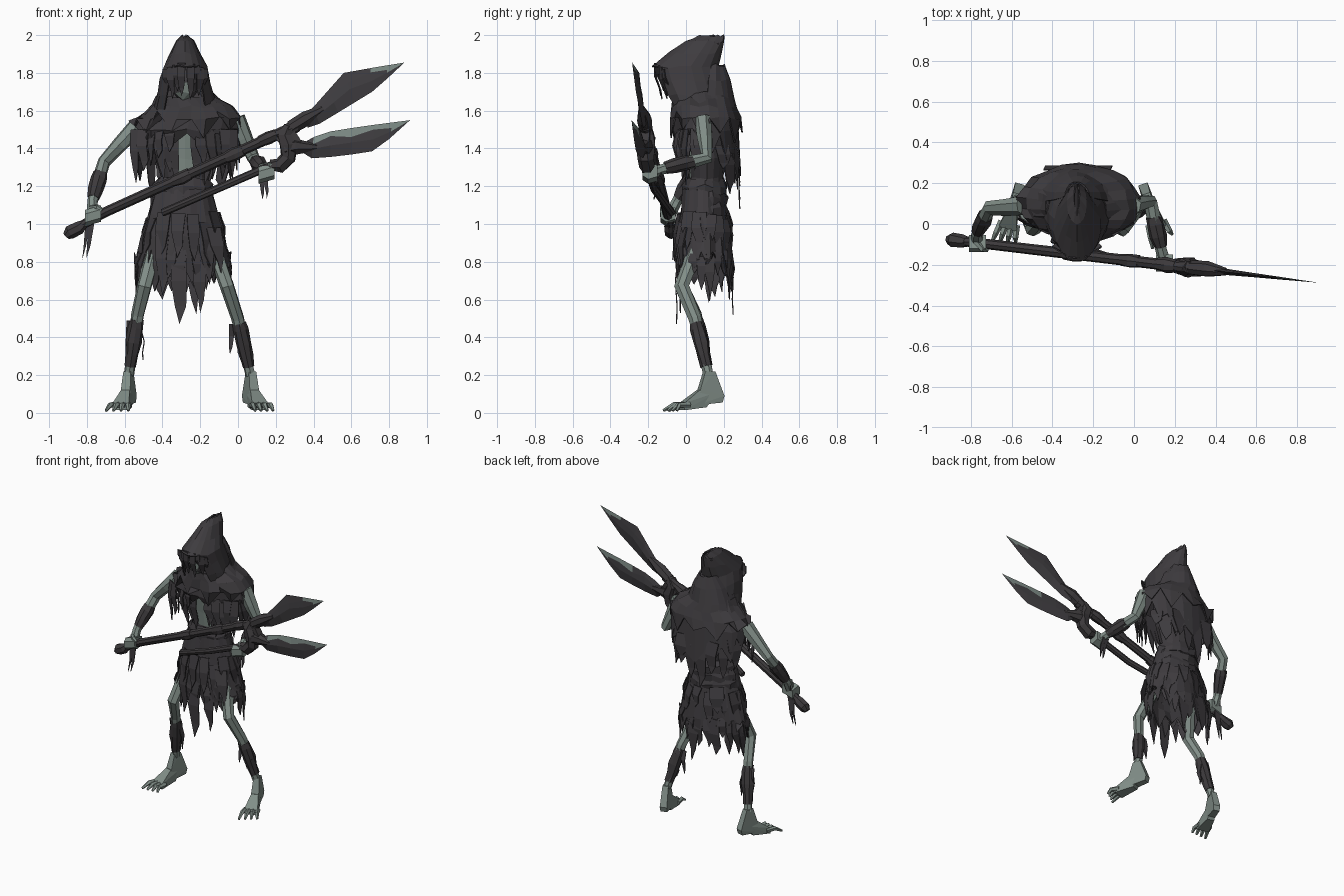
import bpy, bmesh, math, random
from mathutils import Vector

if "Cube" in bpy.data.objects:
    bpy.data.objects.remove(bpy.data.objects["Cube"])

random.seed(7)
R = random.uniform
CX = -0.28  # body centre line

def mat(name, c):
    m = bpy.data.materials.new(name)
    m.diffuse_color = (*c, 1)
    m.use_nodes = True
    m.node_tree.nodes["Principled BSDF"].inputs["Base Color"].default_value = m.diffuse_color
    return m

CLOTH = mat("dark_cloth", (0.048, 0.044, 0.049))
SKIN = mat("pale_skin", (0.22, 0.27, 0.245))
LEATHER = mat("dark_leather", (0.046, 0.042, 0.045))
METAL = mat("dark_metal", (0.050, 0.047, 0.052))
EDGE = mat("worn_edge", (0.20, 0.25, 0.23))

def finish(bm, name, mats, thick=0):
    bmesh.ops.recalc_face_normals(bm, faces=bm.faces)
    me = bpy.data.meshes.new(name)
    bm.to_mesh(me)
    bm.free()
    ob = bpy.data.objects.new(name, me)
    bpy.context.collection.objects.link(ob)
    for m in mats:
        me.materials.append(m)
    if thick:
        s = ob.modifiers.new("thickness", 'SOLIDIFY')
        s.thickness, s.offset = thick, 0
    return ob

def add_tube(bm, pts, radii, sides=7, wobble=0.0):
    """Closed tube along a path with a radius at every point."""
    pts = [Vector(p) for p in pts]
    rings, u = [], None
    for i, p in enumerate(pts):
        t = (pts[min(i + 1, len(pts) - 1)] - pts[max(i - 1, 0)]).normalized()
        u = t.orthogonal() if u is None else u - t * u.dot(t)
        u.normalize()
        v = t.cross(u)
        ring = []
        for k in range(sides):
            a = 2 * math.pi * k / sides
            r = radii[i] * (1 + R(-wobble, wobble))
            ring.append(bm.verts.new(p + (u * math.cos(a) + v * math.sin(a)) * r))
        rings.append(ring)
    for a, b in zip(rings, rings[1:]):
        for k in range(sides):
            n = (k + 1) % sides
            bm.faces.new((a[k], a[n], b[n], b[k]))
    bm.faces.new(rings[0][::-1])
    bm.faces.new(rings[-1])

def tube(name, pts, radii, m, sides=7, wobble=0.0):
    bm = bmesh.new()
    add_tube(bm, pts, radii, sides, wobble)
    return finish(bm, name, [m])

def hull(name, pts, m):
    bm = bmesh.new()
    for p in pts:
        bm.verts.new(p)
    bmesh.ops.convex_hull(bm, input=bm.verts)
    return finish(bm, name, [m])

def drape(name, rings, n=32, hem=None, wobble=0.04, keep=None, mats=(CLOTH,), thick=0.008):
    """Cloth lofted through ellipses (z, cx, cy, rx, ry); hem(angle) gives the torn lower edge."""
    bm = bmesh.new()
    rows = []
    for i, (z, cx, cy, rx, ry) in enumerate(rings):
        row = []
        for k in range(n):
            a = 2 * math.pi * k / n - math.pi / 2
            f = 1 + R(-wobble, wobble)
            zz = z + R(-.2, .2) * wobble
            if hem and i == len(rings) - 1:
                zz = hem(a) - (R(0.02, 0.11) if k % 2 else R(-0.04, 0.0))
            row.append(bm.verts.new((cx + rx * f * math.cos(a), cy + ry * f * math.sin(a), zz)))
        rows.append(row)
    for i, (a, b) in enumerate(zip(rows, rows[1:])):
        for k in range(n):
            q = (k + 1) % n
            if keep is None or keep(i, k, n):
                bm.faces.new((a[k], b[k], b[q], a[q]))
    return finish(bm, name, mats, thick)

def rags(name, specs, m=CLOTH):
    """Hanging torn strips: each spec is (top point, bottom point, width, facing angle)."""
    bm = bmesh.new()
    for p, q, w, a in specs:
        p, q = Vector(p), Vector(q)
        side = Vector((-math.sin(a), math.cos(a), 0)) * w / 2
        out = Vector((math.cos(a), math.sin(a), 0)) * 0.012
        m1, m2 = p.lerp(q, 0.4) + out, p.lerp(q, 0.75)
        v = [bm.verts.new(c) for c in (p - side, p + side, m1 - side * R(.8, 1.2), m1 + side * R(.6, 1.1),
                                       m2 - side * R(.2, .7), m2 + side * R(.4, .9), q)]
        for f in ((0, 1, 3, 2), (2, 3, 5, 4), (4, 5, 6)):
            bm.faces.new([v[i] for i in f])
    return finish(bm, name, [m], 0.006)

def rag_ring(name, n, cx, cy, rx, ry, z, lo, hi, a0=0, a1=360, w=0.05, flare=1.06):
    specs = []
    for k in range(n):
        a = math.radians(a0 + (a1 - a0) * (k + R(.2, .8)) / n)
        c, s, zz = math.cos(a), math.sin(a), z + R(-.03, .03)
        specs.append(((cx + rx * c, cy + ry * s, zz),
                      (cx + rx * flare * c, cy + ry * flare * s, zz - R(lo, hi)), w * R(.7, 1.3), a))
    return rags(name, specs)

# Hood with an open front and a swept-back peak
drape("hood", [(1.995, CX, .135, .012, .065), (1.965, CX, .10, .045, .10), (1.90, CX, .05, .08, .135),
               (1.83, CX, -.005, .112, .175), (1.76, CX, .015, .13, .175), (1.68, CX, .04, .147, .165),
               (1.60, CX, .07, .17, .155)], n=18,
      keep=lambda i, k, n: not (i >= 3 and min(k, n - 1 - k) < 2), wobble=0.04)
hull("hood_crown", [(CX, .2, 1.99), (CX, .07, 2.0), (CX - .045, .17, 1.95), (CX + .045, .17, 1.95),
                    (CX - .04, .02, 1.95), (CX + .04, .02, 1.95), (CX, -.03, 1.945)], CLOTH)

# Shadowed head with a little bare skin on the face
bm = bmesh.new()
bmesh.ops.create_icosphere(bm, subdivisions=2, radius=1)
for v in bm.verts:
    v.co = (CX + v.co.x * .075, -.03 + v.co.y * .085, 1.75 + v.co.z * .11)
for f in bm.faces:
    c = f.calc_center_median()
    f.material_index = 0 if 1.65 < c.z < 1.76 and abs(c.x - CX) < .03 else 1
finish(bm, "head", [SKIN, CLOTH])
rags("hood_fringe", [((CX + dx, -.175 + abs(dx) * .5, 1.86 - abs(dx) * .4),
                      (CX + dx * .9, -.145 + abs(dx) * .6, 1.69 + R(-.03, .07)), .042, -math.pi / 2 + dx * 5)
                     for dx in (-.1, -.075, -.045, -.02, .03, .055, .08, .1)])
tube("neck", [(CX, .06, 1.52), (CX, .02, 1.70)], [.055, .045], CLOTH)

# Torn shoulder mantle in two layers: short over the arms, long at the back
drape("mantle", [(1.70, CX, .08, .14, .13), (1.64, -.26, .09, .19, .155), (1.57, -.25, .10, .25, .165),
                 (1.50, -.27, .10, .28, .17), (1.42, -.27, .12, .28, .165)], n=26, wobble=0.05,
      hem=lambda a: 1.50 - (.20 * math.sin(a) if math.sin(a) > 0 else -.02 * math.sin(a)))
drape("upper_mantle", [(1.84, CX, .12, .06, .085), (1.76, CX, .10, .115, .13), (1.67, CX, .09, .155, .16),
                       (1.62, -.245, .095, .215, .172), (1.56, -.25, .10, .272, .182), (1.51, -.27, .105, .298, .185)],
      n=22, wobble=0.04, hem=lambda a: 1.545 - .02 * math.sin(a),
      keep=lambda i, k, n: i >= 2 or n * .25 < k < n * .75 - 1)
rag_ring("mantle_right_rags", 6, -.27, .10, .265, .15, 1.50, .10, .25, 185, 258, .06)
rag_ring("mantle_left_rags", 6, -.27, .10, .265, .15, 1.50, .10, .25, 284, 355, .06)
rag_ring("mantle_back_rags", 8, -.27, .10, .27, .165, 1.42, .12, .26, 25, 155, .08)
rags("mantle_back_tails", [((x, .265, 1.42), (x, .285, z), .09, 1.57) for x, z in ((-.4, 1.2), (-.31, 1.08), (-.24, 1.13), (-.16, 1.22))])
rags("mantle_side_tails", [((x, y, 1.5), (x, y, z), .06, a) for x, y, z, a in
                           ((-.54, .02, 1.22, 4.2), (-.5, .0, 1.28, 4.4), (-.03, .0, 1.24, 5.2), (-.07, -.02, 1.3, 5.0))])

# Torso: cloth with bare skin on the chest
ob = drape("torso", [(1.60, CX, .10, .17, .10), (1.48, CX, .10, .17, .11), (1.35, CX, .11, .15, .10),
                     (1.24, CX, .11, .12, .085), (1.12, CX, .10, .14, .10)], n=16, mats=(CLOTH, SKIN))
for f in ob.data.polygons:
    if f.center.y < .03 and 1.22 < f.center.z < 1.5:
        f.material_index = 1
rags("chest_rags", [((CX + dx, -.025, 1.5), (CX + dx * .8, .0, 1.18 + R(0, .12)), .06, -math.pi / 2)
                    for dx in (-.14, -.1, -.065, .06, .095, .13)])

# Waist wraps
for i, z in enumerate((1.20, 1.14, 1.08)):
    drape("waist_wrap_%d" % i, [(z + .04, CX - .01, .10, .13 + .012 * i, .095),
                                (z, CX - .01, .10, .152 + .012 * i, .115),
                                (z - .045, CX - .01, .10, .147 + .012 * i, .11)], n=16, wobble=0.07)

# Ragged skirt in two layers
drape("skirt", [(1.18, CX - .01, .09, .145, .105), (1.05, CX - .01, .09, .18, .12),
                (.93, CX - .01, .095, .215, .135), (.82, CX - .01, .10, .245, .14),
                (.72, CX - .01, .11, .255, .135)], n=28,
      hem=lambda a: .75 + .07 * abs(math.cos(a)), wobble=0.06)
rag_ring("skirt_rags", 22, CX - .01, .10, .235, .135, .86, .1, .26, w=.07, flare=1.08)
rag_ring("skirt_upper_rags", 16, CX - .01, .09, .19, .13, 1.04, .14, .26, w=.08, flare=1.2)
rags("skirt_long_tails", [((-.31, -.04, .85), (-.31, -.05, .47), .08, -1.57), ((-.2, -.03, .8), (-.2, -.03, .53), .07, -1.5),
                          ((-.24, .23, .85), (-.22, .25, .52), .09, 1.57), ((-.38, .23, .85), (-.4, .23, .6), .09, 1.7),
                          ((-.40, -.03, .95), (-.40, -.04, .62), .07, -1.7), ((-.13, -.01, .98), (-.09, -.03, .74), .08, -1.2),
                          ((-.17, -.02, .98), (-.15, -.03, .68), .08, -1.4)])

# Legs: bare thigh and knee, wrapped shin, long-toed foot
def leg(side, path, toe_dir):
    tube(side + "_leg", path, [.055, .043, .039, .035, .03, .027], SKIN, 7, .08)
    k, a = Vector(path[3]), Vector(path[5])
    tube(side + "_shin_wrap", [k.lerp(a, t) for t in (.08, .2, .45, .65, .85)],
         [.033, .04, .042, .036, .032], LEATHER, 8, .12)
    rags(side + "_shin_rags", [(k.lerp(a, t) + Vector((d, .01, 0)), k.lerp(a, t) + Vector((d * 1.3, .02, -.16)), .035, 1.57 * i)
                               for t, d, i in ((.1, -.038, 1), (.25, .03, 0), (.2, .0, 1))])
    fwd = Vector((toe_dir, -1, 0)).normalized()
    lat = Vector((-fwd.y, fwd.x, 0))
    def P(l, f, z):
        return Vector((a.x, .13, z)) + lat * l + fwd * f
    # heel and ankle block, then a low wedge towards the toes
    hull(side + "_heel", [P(l * s, f, z) for s in (-1, 1) for l, f, z in
                          ((.02, -.02, .22), (.02, .035, .22), (.024, -.07, .09), (.022, -.06, .055),
                           (.026, .06, .13), (.03, .09, .04))], SKIN)
    hull(side + "_foot", [P(l * s, f, z) for s in (-1, 1) for l, f, z in
                          ((.02, -.03, .11), (.024, .07, .12), (.045, .16, .052), (.045, .16, .014), (.025, .03, .03))], SKIN)
    bm = bmesh.new()
    for i, l in enumerate((-.039, -.013, .013, .039)):
        add_tube(bm, [P(l, .13, .04), P(l * 1.25, .19, .042), P(l * 1.45, .245 - .012 * i, .012)], [.017, .015, .008], 5)
    finish(bm, side + "_toes", [SKIN])

leg("left", [(-.19, .09, 1.0), (-.12, .045, .85), (-.055, -.022, .67), (.0, .05, .5), (.035, .09, .34), (.066, .12, .2)], .34)
leg("right", [(-.37, .09, 1.0), (-.45, .035, .85), (-.495, -.022, .67), (-.53, .05, .52), (-.555, .09, .35), (-.578, .12, .2)], -.28)

# Arms: bare upper arm, wrapped forearm, gripping hand
def arm(side, sh, el, wr, hand, rag_to):
    sh, el, wr, hand = map(Vector, (sh, el, wr, hand))
    tube(side + "_arm", [sh, sh.lerp(el, .5), el, el.lerp(wr, .4), wr, hand], [.048, .043, .036, .034, .028, .032], SKIN, 7, .08)
    tube(side + "_forearm_wrap", [el.lerp(wr, t) for t in (.3, .45, .7, .92)], [.036, .043, .04, .032], LEATHER, 8, .12)
    hull(side + "_hand", [hand + Vector((x * .042, y, z + x * .012)) for x in (-1, 1) for y, z in
                          ((.03, .03), (-.035, .042), (-.052, .02), (-.05, -.025), (-.02, -.045), (.03, -.03))], SKIN)
    tube(side + "_thumb", [hand + Vector(p) for p in ((-.01, .0, .04), (.025, -.04, .045), (.05, -.045, .03))], [.016, .014, .009], SKIN, 5)
    rags(side + "_wrist_rags", [(wr + Vector((d, 0, -.02)), Vector(rag_to) + Vector((d, 0, abs(d) * 3)), .028, -1.57) for d in (-.01, .012)])

arm("right", (-.54, .09, 1.51), (-.71, .08, 1.33), (-.77, -.05, 1.12), (-.768, -.085, 1.045), (-.815, -.07, .78))
arm("left", (-.01, .09, 1.56), (.08, .11, 1.35), (.135, -.13, 1.29), (.15, -.18, 1.27), (.14, -.17, 1.1))

# Twin-bladed polearm lies in one slanted plane
def W(x, z, d=0):
    return Vector((x, -.182 - .117 * x + d, z))

tube("main_shaft", [W(-.88, .965), W(-.7, 1.065), W(-.2, 1.29), W(.33, 1.53)], [.023, .026, .027, .028], LEATHER, 8, .06)
tube("shaft_butt", [W(-.91, .935), W(-.89, .955), W(-.84, .98), W(-.82, 1.0)], [.022, .038, .035, .026], LEATHER, 7, .08)
tube("second_shaft", [W(-.40, 1.06, .06), W(-.1, 1.19), W(.2, 1.32)], [.02, .021, .023], LEATHER, 8, .06)
for i, (x, z) in enumerate(((-.3, 1.245), (-.02, 1.37), (.16, 1.455), (.27, 1.50))):
    tube("shaft_binding_%d" % i, [W(x - .045, z - .02), W(x, z), W(x + .045, z + .02)], [.03, .036, .032], LEATHER, 8, .1)
tube("blade_fork", [W(.17, 1.31), W(.22, 1.31), W(.265, 1.35), W(.27, 1.42), W(.25, 1.47), W(.27, 1.52)],
     [.028, .042, .045, .052, .045, .03], LEATHER, 7, .1)
hull("fork_block", [W(x, z, d) for d in (-.025, .025) for x, z in ((.2, 1.45), (.24, 1.40), (.33, 1.40), (.335, 1.44), (.29, 1.51))], LEATHER)
tube("upper_socket", [W(.28, 1.51), W(.36, 1.56), W(.45, 1.61)], [.035, .04, .02], LEATHER, 7, .08)
tube("lower_socket", [W(.25, 1.40), W(.31, 1.41), W(.42, 1.405)], [.045, .045, .018], LEATHER, 7, .08)

def blade(name, upper, lower, front_worn, back_worn):
    """Diamond-section blade with a pale, uneven worn strip on its upper edge."""
    bm = bmesh.new()
    for s, first in ((-1, front_worn), (1, back_worn)):
        rows = []
        for i, (u, l) in enumerate(zip(upper, lower)):
            u, l = Vector(u), Vector(l)
            t = .02 * (1 - i / (len(upper) - 1))
            f1 = .34 if i % 2 else .18
            rows.append([bm.verts.new(W(*u.lerp(l, f), s * t * h)) for f, h in ((0, 0), (f1, .6), (.55, 1), (1, 0))])
        for i, (a, b) in enumerate(zip(rows, rows[1:])):
            for k in range(3):
                worn = (k == 0 and i >= first) or (k == 1 and i == len(rows) - 2)
                bm.faces.new((a[k], a[k + 1], b[k + 1], b[k])).material_index = int(worn)
    bmesh.ops.remove_doubles(bm, verts=bm.verts, dist=.0005)
    finish(bm, name, [METAL, EDGE])

blade("upper_blade", [(.34, 1.56), (.40, 1.62), (.48, 1.71), (.56, 1.80), (.70, 1.825), (.79, 1.84), (.88, 1.855)],
      [(.37, 1.51), (.43, 1.53), (.53, 1.59), (.62, 1.645), (.71, 1.70), (.79, 1.77), (.88, 1.854)], 4, 4)
blade("lower_blade", [(.33, 1.42), (.40, 1.46), (.49, 1.49), (.60, 1.508), (.72, 1.525), (.82, 1.538), (.91, 1.55)],
      [(.34, 1.38), (.39, 1.348), (.49, 1.355), (.60, 1.368), (.71, 1.385), (.80, 1.45), (.91, 1.549)], 1, 3)
